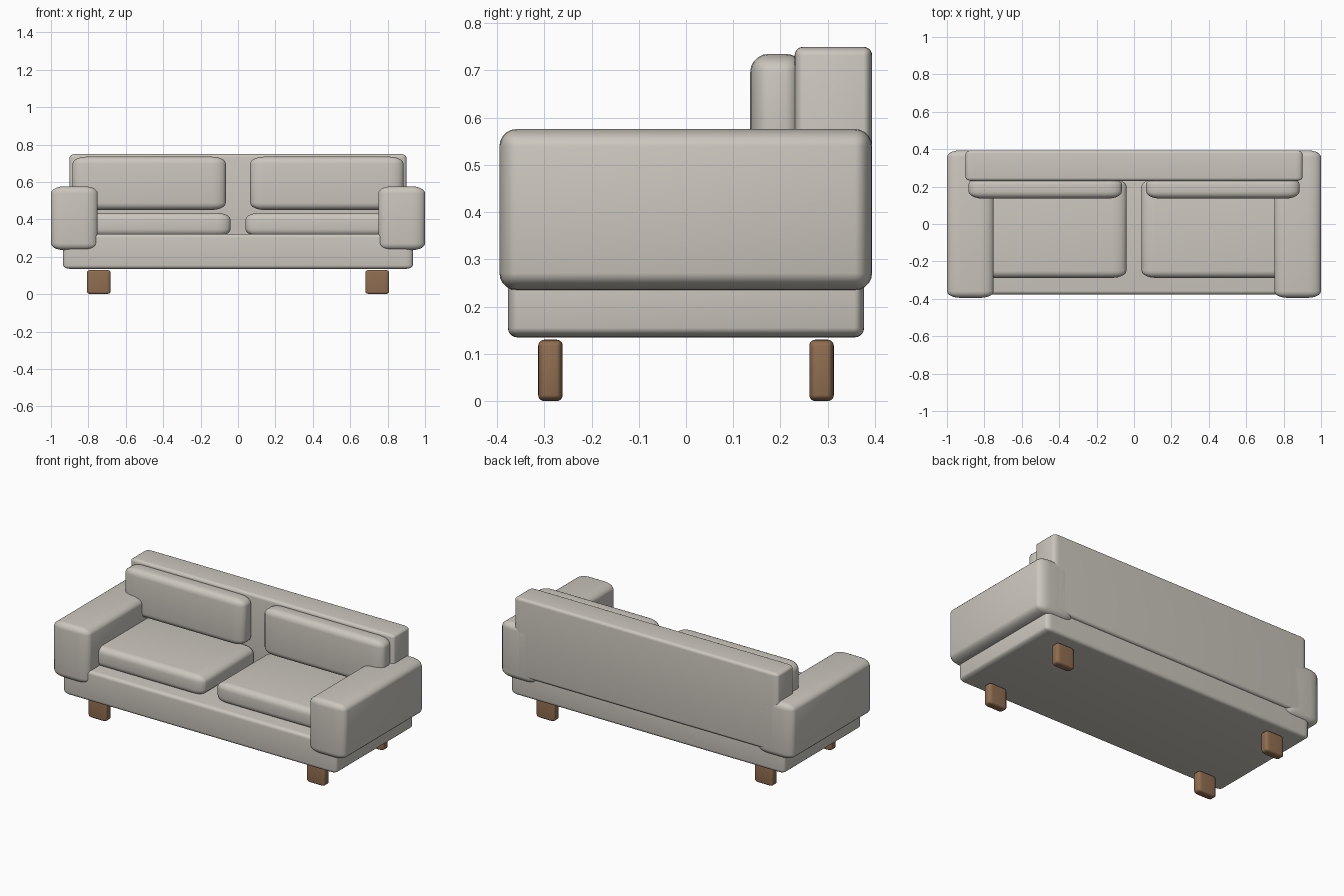
import bpy
import bmesh
from mathutils import Vector

default = bpy.data.objects.get("Cube")
if default:
    bpy.data.objects.remove(default, do_unlink=True)

STRETCH = 2.0  # roundings are this much wider along x


def make_material(name, rgb):
    mat = bpy.data.materials.new(name)
    mat.use_nodes = True
    mat.diffuse_color = (*rgb, 1)
    mat.node_tree.nodes["Principled BSDF"].inputs["Base Color"].default_value = (*rgb, 1)
    return mat


fabric = make_material("warm_grey_fabric", (0.60, 0.57, 0.515))
wood = make_material("brown_wood", (0.28, 0.155, 0.082))


def rounded_box(name, low, high, radius, mat):
    """Box between two corners, with soft edges stretched along x."""
    low, high = Vector(low), Vector(high)
    size, centre = high - low, (low + high) / 2
    bm = bmesh.new()
    bmesh.ops.create_cube(bm, size=1)
    bmesh.ops.scale(bm, vec=(size.x / STRETCH, size.y, size.z), verts=bm.verts)
    bmesh.ops.bevel(bm, geom=bm.edges[:], offset=radius, segments=5,
                    profile=0.5, affect='EDGES', clamp_overlap=True)
    bmesh.ops.scale(bm, vec=(STRETCH, 1, 1), verts=bm.verts)
    mesh = bpy.data.meshes.new(name)
    bm.to_mesh(mesh)
    bm.free()
    mesh.materials.append(mat)
    obj = bpy.data.objects.new(name, mesh)
    obj.location = centre
    bpy.context.collection.objects.link(obj)
    bpy.ops.object.select_all(action='DESELECT')
    obj.select_set(True)
    bpy.context.view_layer.objects.active = obj
    bpy.ops.object.shade_smooth_by_angle()
    return obj


def mirrored_pair(name, low, high, radius, mat):
    """Left part as given, and its mirror image on the right."""
    rounded_box("left_" + name, low, high, radius, mat)
    rounded_box("right_" + name, (-high[0], low[1], low[2]),
                (-low[0], high[1], high[2]), radius, mat)


# Frame
rounded_box("base", (-0.935, -0.377, 0.135), (0.935, 0.377, 0.322), 0.02, fabric)
rounded_box("backrest", (-0.9, 0.23, 0.265), (0.9, 0.394, 0.75), 0.018, fabric)
mirrored_pair("armrest", (0.75, -0.395, 0.235), (1.0, 0.394, 0.576), 0.036, fabric)

# Cushions
mirrored_pair("seat_cushion", (0.04, -0.288, 0.31), (0.91, 0.24, 0.435), 0.038, fabric)
mirrored_pair("back_cushion", (0.065, 0.136, 0.45), (0.885, 0.25, 0.735), 0.038, fabric)

# Legs
for place, y in (("front", -0.287), ("back", 0.287)):
    mirrored_pair(place + "_leg", (0.682, y - 0.026, 0), (0.808, y + 0.026, 0.13), 0.013, wood)
